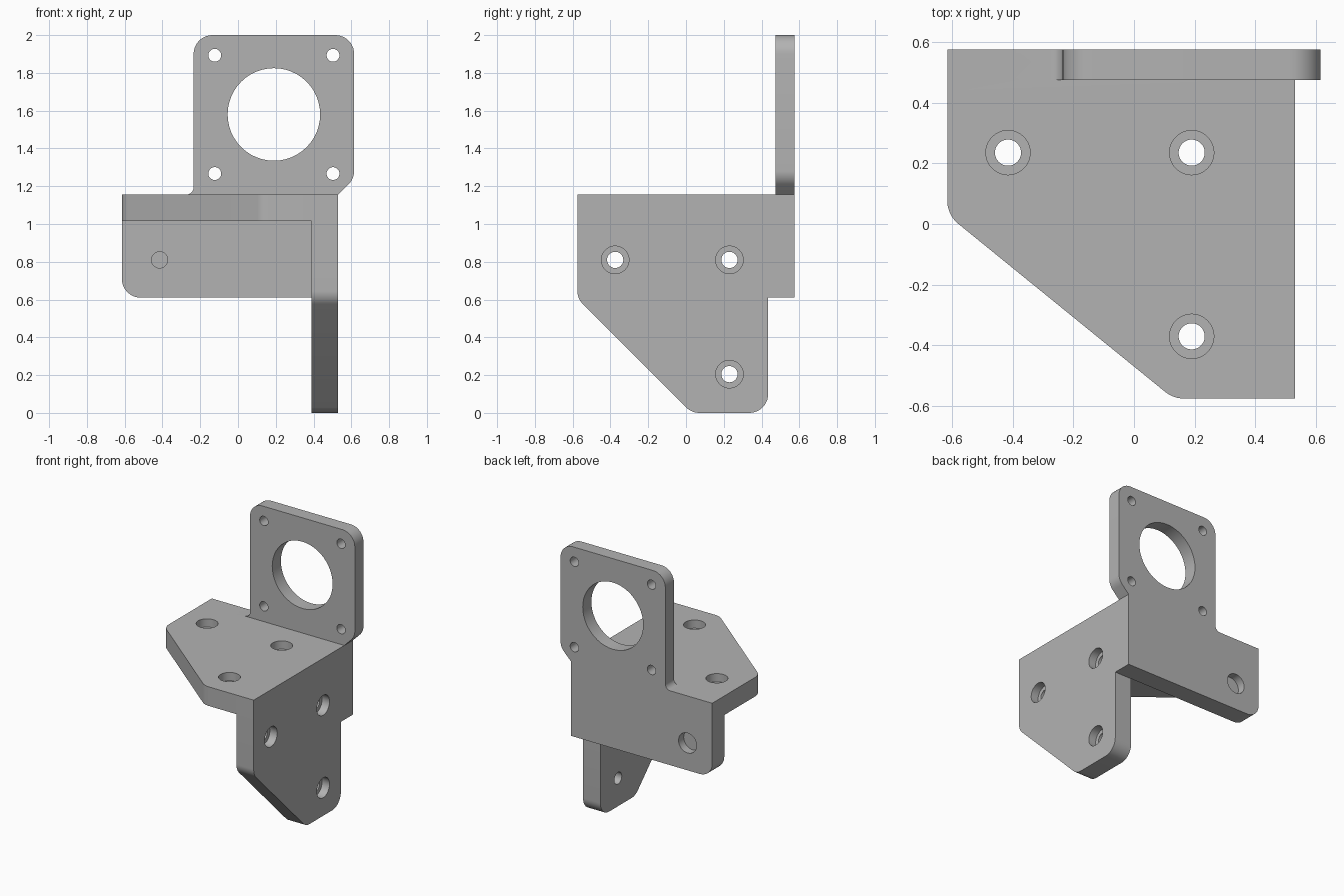
import bpy
import bmesh
from math import cos, sin, tan, pi, acos
from mathutils import Vector

default = bpy.data.objects.get("Cube")
if default:
    bpy.data.objects.remove(default, do_unlink=True)

grey = bpy.data.materials.new("plain grey")
grey.use_nodes = True
grey.diffuse_color = (0.45, 0.45, 0.45, 1)
grey.node_tree.nodes["Principled BSDF"].inputs["Base Color"].default_value = (0.45, 0.45, 0.45, 1)

X, Y, Z = 0, 1, 2


def rounded(corners, steps=10):
    """Outline from (u, v, radius) corners, each filleted by its radius."""
    points = []
    for i, (u, v, r) in enumerate(corners):
        p = Vector((u, v))
        if r == 0:
            points.append(p)
            continue
        a = (Vector(corners[i - 1][:2]) - p).normalized()
        b = (Vector(corners[(i + 1) % len(corners)][:2]) - p).normalized()
        half = acos(a.dot(b)) / 2
        centre = p + (a + b).normalized() * r / sin(half)
        start = p + a * r / tan(half) - centre
        end = p + b * r / tan(half) - centre
        sweep = pi - 2 * half
        for k in range(steps + 1):
            t = k / steps
            points.append(centre + (start * sin((1 - t) * sweep) + end * sin(t * sweep)) / sin(sweep))
    return points


def circle(u, v, r, n=48):
    return [Vector((u + r * cos(2 * pi * k / n), v + r * sin(2 * pi * k / n))) for k in range(n)]


def prism(name, outline, axis, low, high):
    """Extrude an outline along one axis between two levels."""
    bm = bmesh.new()
    rings = []
    for h in (low, high):
        ring = []
        for u, v in outline:
            co = [u, v]
            co.insert(axis, h)
            ring.append(bm.verts.new(co))
        rings.append(ring)
        bm.faces.new(ring)
    n = len(outline)
    for i in range(n):
        j = (i + 1) % n
        bm.faces.new((rings[0][i], rings[0][j], rings[1][j], rings[1][i]))
    bmesh.ops.recalc_face_normals(bm, faces=bm.faces)
    mesh = bpy.data.meshes.new(name)
    bm.to_mesh(mesh)
    bm.free()
    mesh.materials.append(grey)
    obj = bpy.data.objects.new(name, mesh)
    bpy.context.collection.objects.link(obj)
    return obj


def combine(target, tool, operation):
    mod = target.modifiers.new("combine", "BOOLEAN")
    mod.operation = operation
    mod.solver = "EXACT"
    mod.object = tool
    bpy.context.view_layer.objects.active = target
    bpy.ops.object.modifier_apply(modifier=mod.name)
    bpy.data.objects.remove(tool, do_unlink=True)


def drill(u, v, r, axis, low, high):
    combine(bracket, prism("cutter", circle(u, v, r), axis, low, high), "DIFFERENCE")


LEFT, RIGHT, BACK, TOP = 0.53, -0.615, 0.575, 1.155
WALL, BASE, R = 0.14, 0.61, 0.1

# Horizontal shelf with a slanted front corner
bracket = prism("motor_bracket", rounded([
    (RIGHT, BACK, 0), (RIGHT, 0.03, R), (0.13, -BACK, R), (LEFT, -BACK, 0), (LEFT, BACK, 0),
]), Z, TOP - WALL, TOP)

# Side plate with a slanted lower corner and a step below the back wall
side_plate = prism("side_plate", rounded([
    (-BACK, TOP, 0), (-BACK, 0.605, R), (0.03, 0, R), (BACK - WALL, 0, R),
    (BACK - WALL, BASE, 0), (BACK, BASE, 0), (BACK, TOP, 0),
]), X, LEFT - WALL, LEFT)

# Thick lower back wall
back_wall = prism("back_wall", rounded([
    (RIGHT, TOP, 0), (RIGHT, BASE, R), (LEFT, BASE, 0), (LEFT, TOP, 0),
]), Y, BACK - WALL, BACK)

# Thinner motor plate rising from the back wall
motor_plate = prism("motor_plate", rounded([
    (-0.4, TOP - 0.1, 0), (LEFT, TOP - 0.1, 0), (LEFT, TOP, 0), (0.615, 1.24, R),
    (0.615, 2, R), (-0.235, 2, R), (-0.235, TOP, 0.04), (-0.4, TOP, 0),
]), Y, BACK - 0.1, BACK)

for part in (side_plate, back_wall, motor_plate):
    combine(bracket, part, "UNION")

# Counterbored screw holes in the shelf and side plate
SCREW, HEAD, SINK = 0.043, 0.073, 0.06
for axis, face, spots in (
    (Z, TOP, [(-0.415, 0.235), (0.19, 0.235), (0.19, -0.37)]),
    (X, LEFT, [(-0.375, 0.81), (0.23, 0.81), (0.23, 0.205)]),
):
    for u, v in spots:
        drill(u, v, SCREW, axis, face - WALL - 0.05, face + 0.05)
        drill(u, v, HEAD, axis, face - SINK, face + 0.05)

# Back screw hole, left closed by a thin web
drill(-0.415, 0.81, HEAD, Y, BACK - SINK, BACK + 0.05)
drill(-0.415, 0.81, SCREW, Y, BACK - WALL - 0.05, BACK - SINK - 0.012)

# Motor opening and its four bolt holes
drill(0.19, 1.58, 0.245, Y, BACK - 0.2, BACK + 0.1)
for sx in (-1, 1):
    for sz in (-1, 1):
        drill(0.19 + sx * 0.313, 1.58 + sz * 0.313, 0.034, Y, BACK - 0.2, BACK + 0.1)

bpy.ops.object.select_all(action="DESELECT")
bracket.select_set(True)
bpy.context.view_layer.objects.active = bracket
bpy.ops.object.shade_smooth_by_angle(angle=pi / 6)
